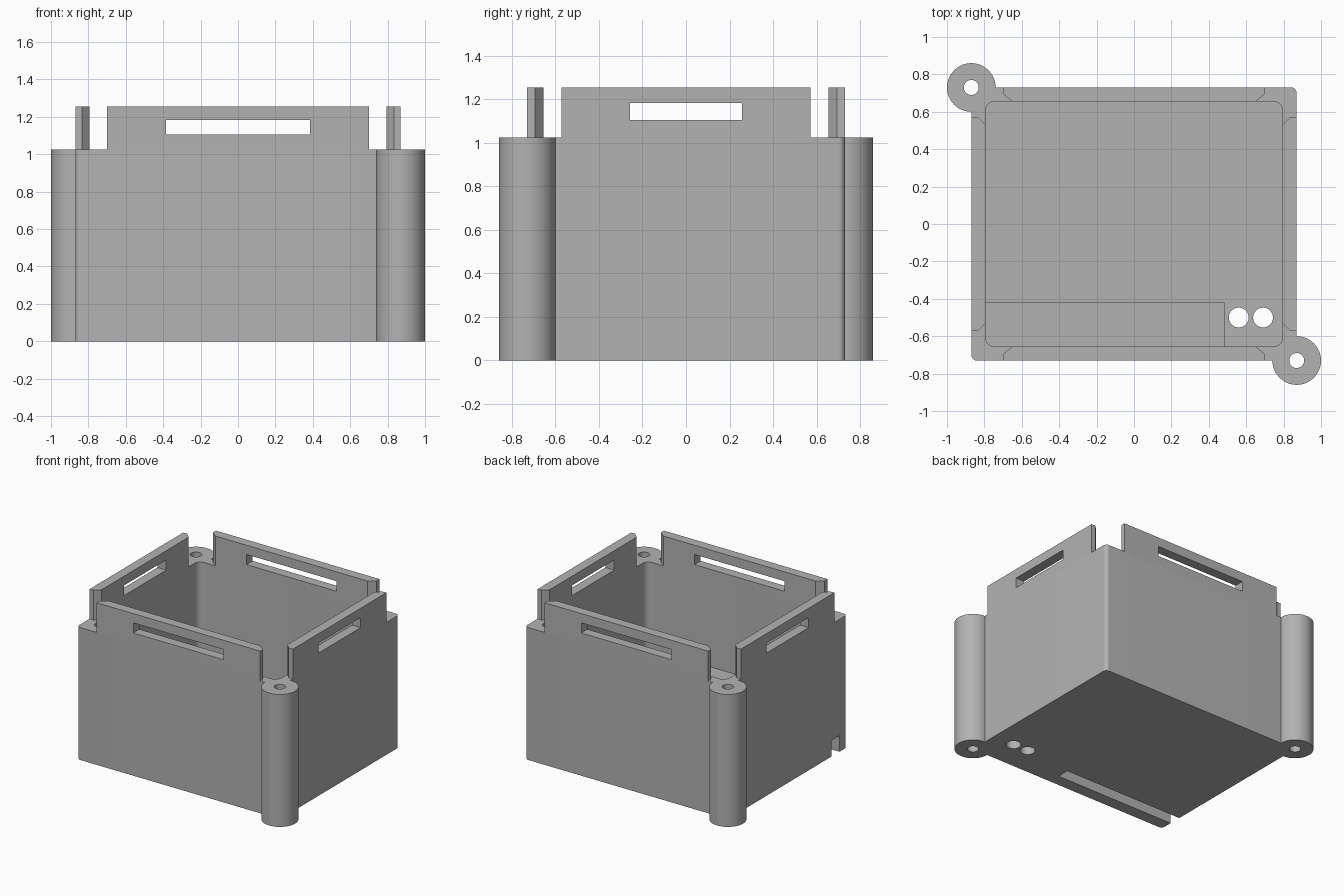
import bpy, bmesh, math

if "Cube" in bpy.data.objects:
    bpy.data.objects.remove(bpy.data.objects["Cube"], do_unlink=True)

# Main sizes
W, D = 0.87, 0.73            # outer half width and depth
IW, ID = 0.795, 0.655        # inner half width and depth
RIM, TOP, FLOOR = 1.025, 1.255, 0.07
POSTS = [(-W, D), (W, -D)]

grey = bpy.data.materials.new("matte grey")
grey.use_nodes = True
colour = (0.45, 0.45, 0.45, 1)
grey.diffuse_color = colour
grey.node_tree.nodes["Principled BSDF"].inputs["Base Color"].default_value = colour


def prism(name, outline, z0, z1):
    """Extrude a flat outline from z0 up to z1."""
    bm = bmesh.new()
    face = bm.faces.new([bm.verts.new((x, y, z0)) for x, y in outline])
    up = bmesh.ops.extrude_face_region(bm, geom=[face])["geom"]
    bmesh.ops.translate(bm, vec=(0, 0, z1 - z0),
                        verts=[v for v in up if isinstance(v, bmesh.types.BMVert)])
    bmesh.ops.recalc_face_normals(bm, faces=bm.faces)
    mesh = bpy.data.meshes.new(name)
    bm.to_mesh(mesh)
    bm.free()
    mesh.materials.append(grey)
    obj = bpy.data.objects.new(name, mesh)
    bpy.context.collection.objects.link(obj)
    return obj


def rectangle(x0, x1, y0, y1):
    return [(x0, y0), (x1, y0), (x1, y1), (x0, y1)]


def circle(x, y, r, n=48):
    return [(x + r * math.cos(math.tau * i / n), y + r * math.sin(math.tau * i / n))
            for i in range(n)]


def rounded(hw, hd, r, n=8):
    pts = []
    for q, (sx, sy) in enumerate([(1, 1), (-1, 1), (-1, -1), (1, -1)]):
        for i in range(n + 1):
            a = (q + i / n) * math.pi / 2
            pts.append((sx * (hw - r) + r * math.cos(a), sy * (hd - r) + r * math.sin(a)))
    return pts


def combine(target, other, operation):
    """Apply a boolean and remove the helper."""
    mod = target.modifiers.new("combine", 'BOOLEAN')
    mod.operation, mod.solver, mod.object = operation, 'EXACT', other
    bpy.ops.object.select_all(action='DESELECT')
    bpy.context.view_layer.objects.active = target
    target.select_set(True)
    bpy.ops.object.modifier_apply(modifier=mod.name)
    bpy.data.objects.remove(other, do_unlink=True)


def cut(target, outline, z0, z1):
    combine(target, prism("cutter", outline, z0, z1), 'DIFFERENCE')


def smooth(obj):
    bpy.ops.object.select_all(action='DESELECT')
    bpy.context.view_layer.objects.active = obj
    obj.select_set(True)
    bpy.ops.object.shade_smooth_by_angle(angle=math.radians(30))


# Open box with screw posts on two opposite corners
box = prism("box_body", rounded(W, D, 0.03), 0, RIM)
for x, y in POSTS:
    combine(box, prism("post", circle(x, y, 0.13), 0, RIM), 'UNION')
cut(box, rounded(IW, ID, 0.05), FLOOR, 2)
for x, y in POSTS:
    cut(box, circle(x, y, 0.04), -1, 2)

# Two cable holes in the floor
for x in (0.56, 0.69):
    cut(box, circle(x, -0.5, 0.053), -1, 0.5)

# Raised block inside, with a groove below that opens through the side wall
groove = rectangle(-1.2, 0.16, -0.635, -0.54)
block = prism("inner_block", rectangle(-IW, 0.485, -ID, -0.42), FLOOR, 0.35)
for part in (box, block):
    cut(part, groove, -0.5, 0.125)
    smooth(part)


# Upright tabs on the rim, each with a long slot
def tab(name, half, bevel, inner, outer, slot, z0, z1, place):
    mid = outer - 0.035
    outline = [(-half, outer), (-half, mid), (bevel - half, inner),
               (half - bevel, inner), (half, mid), (half, outer)]
    obj = prism(name, [place(u, v) for u, v in outline], RIM, TOP)
    window = [(-slot, inner - 0.1), (slot, inner - 0.1), (slot, outer + 0.1), (-slot, outer + 0.1)]
    cut(obj, [place(u, v) for u, v in window], z0, z1)


for s, end, side in ((-1, "front", "right"), (1, "back", "left")):
    tab(end + "_tab", 0.70, 0.05, ID, D, 0.385, 1.105, 1.183, lambda u, v: (u, s * v))
    tab(side + "_tab", 0.572, 0.04, IW, W, 0.257, 1.105, 1.183, lambda u, v: (s * v, u))
